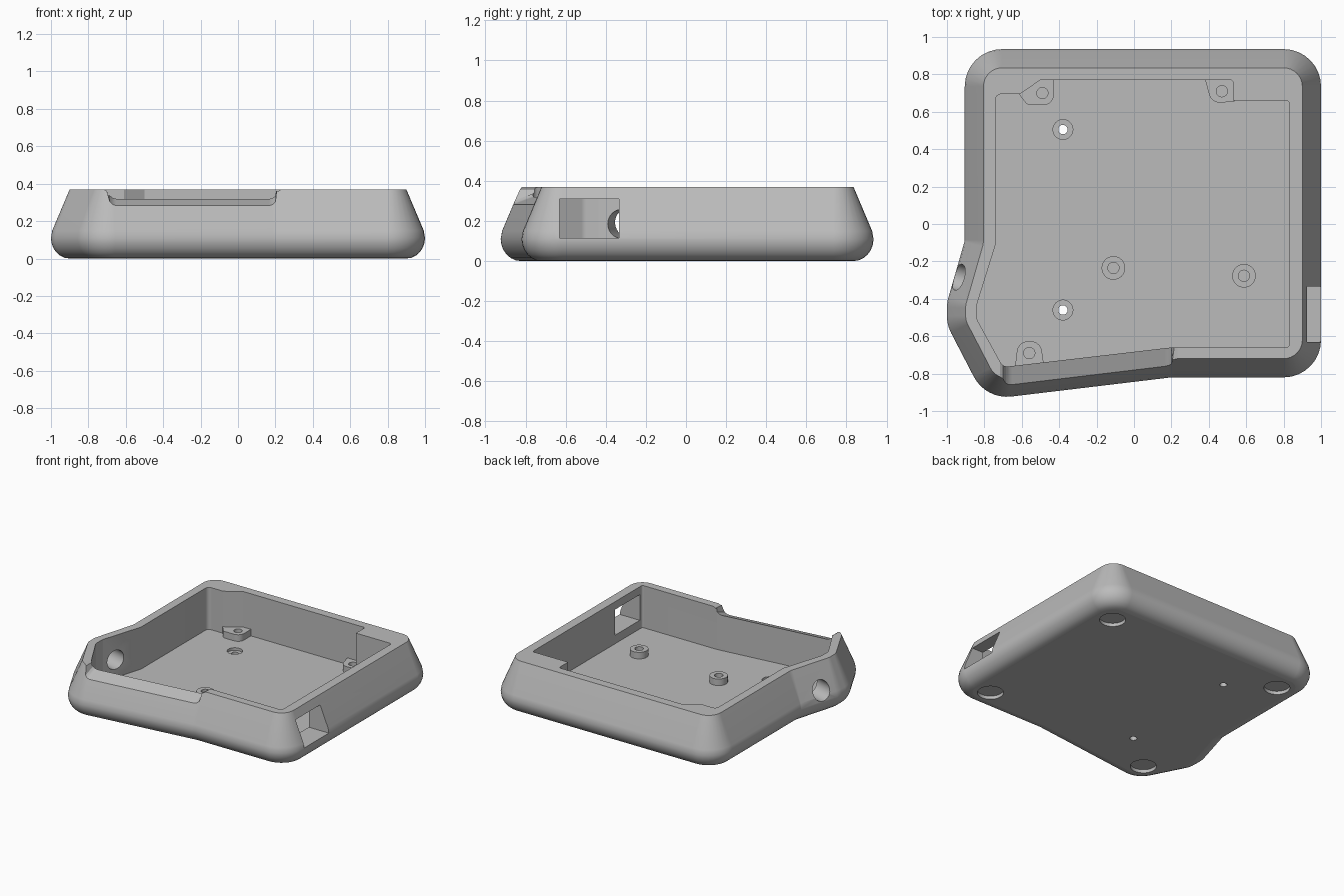
import bpy
import bmesh
import math
from mathutils import Vector, Matrix

cube = bpy.data.objects.get("Cube")
if cube:
    bpy.data.objects.remove(cube, do_unlink=True)

grey = bpy.data.materials.new("light grey plastic")
grey.use_nodes = True
grey.diffuse_color = (0.5, 0.5, 0.5, 1)
grey.node_tree.nodes["Principled BSDF"].inputs["Base Color"].default_value = (0.5, 0.5, 0.5, 1)


def outline(corners, inset=0.0, steps=8):
    """Offset a counter-clockwise (x, y, radius) polygon and round its corners."""
    n = len(corners)
    pts = [Vector(c[:2]) for c in corners]
    out = []
    for i, p in enumerate(pts):
        d1 = (p - pts[i - 1]).normalized()
        d2 = (pts[(i + 1) % n] - p).normalized()
        n1, n2 = Vector((-d1.y, d1.x)), Vector((-d2.y, d2.x))
        p = p + (n1 + n2) * inset / (1 + n1.dot(n2))
        turn = math.atan2(d1.cross(d2), d1.dot(d2))
        side = math.copysign(1, turn)
        r = corners[i][2]
        if r == 0:
            out.append(p)
            continue
        r = max(r - side * inset, 0.01)
        start = p - d1 * r * math.tan(abs(turn) / 2)
        centre = start + n1 * r * side
        for k in range(steps + 1):
            out.append(centre + Matrix.Rotation(turn * k / steps, 2) @ (start - centre))
    return out


def finish(name, bm):
    bmesh.ops.recalc_face_normals(bm, faces=bm.faces[:])
    mesh = bpy.data.meshes.new(name)
    bm.to_mesh(mesh)
    bm.free()
    mesh.materials.append(grey)
    obj = bpy.data.objects.new(name, mesh)
    bpy.context.collection.objects.link(obj)
    return obj


def loft(name, rings):
    bm = bmesh.new()
    loops = [[bm.verts.new(v) for v in ring] for ring in rings]
    for a, b in zip(loops, loops[1:]):
        for i in range(len(a)):
            bm.faces.new((a[i - 1], a[i], b[i], b[i - 1]))
    bm.faces.new(loops[0])
    bm.faces.new(loops[-1])
    return finish(name, bm)


def prism(name, pts, z0, z1):
    return loft(name, [[(p[0], p[1], z) for p in pts] for z in (z0, z1)])


def cylinder(name, centre, radius, depth, axis=(0, 0, 1), sides=40):
    bm = bmesh.new()
    turn = Vector((0, 0, 1)).rotation_difference(Vector(axis)).to_matrix().to_4x4()
    bmesh.ops.create_cone(bm, cap_ends=True, segments=sides, radius1=radius, radius2=radius,
                          depth=depth, matrix=Matrix.Translation(centre) @ turn)
    return finish(name, bm)


def activate(obj):
    bpy.ops.object.select_all(action='DESELECT')
    obj.select_set(True)
    bpy.context.view_layer.objects.active = obj


def cut(obj, *cutters):
    activate(obj)
    for cutter in cutters:
        mod = obj.modifiers.new("cut", 'BOOLEAN')
        mod.operation, mod.solver, mod.object = 'DIFFERENCE', 'EXACT', cutter
        bpy.ops.object.modifier_apply(modifier=mod.name)
        bpy.data.objects.remove(cutter, do_unlink=True)


def smooth(obj):
    activate(obj)
    bpy.ops.object.shade_smooth_by_angle(angle=math.radians(30))
    # keep the flat underside crisp
    mesh = obj.data
    for e in mesh.edges:
        if all(abs(mesh.vertices[v].co.z) < 1e-4 for v in e.vertices):
            e.use_edge_sharp = True
    mod = obj.modifiers.new("even shading", 'WEIGHTED_NORMAL')
    mod.keep_sharp = True
    bpy.ops.object.modifier_apply(modifier=mod.name)


# Outer shell: rounded underside, then walls leaning inward
SHELL = [(1, -.82, .2), (1, .935, .2), (-.905, .935, .2), (-.905, -.09, .03),
         (-1, -.42, .2), (-1, -.54, .2), (-.793, -.939, .2), (.2, -.82, .2)]
levels = [(.1 - .1 * math.sin(a), .11 - .11 * math.cos(a))
          for a in (math.radians(15 * k) for k in range(7))]
levels += [(.007, .15), (.1, .37)]
case = loft("case_shell", [[(p.x, p.y, z) for p in outline(SHELL, inset)] for inset, z in levels])

# Cavity with its stepped back wall
FLOOR, TOP = .05, .1
CAVITY = [(.83, -.66, .015), (.83, .66, .015), (.53, .66, 0), (.53, .77, .015), (-.5, .77, 0),
          (-.61, .695, 0), (-.74, .695, .03), (-.74, -.11, 0), (-.84, -.43, .05),
          (-.84, -.51, .05), (-.7, -.765, .04), (.2, -.66, 0)]
cut(case, prism("cavity", outline(CAVITY, steps=4), FLOOR, .6))

# Sloping notch in the front rim, following the angled front wall
NOTCH = [(-.74, .5), (-.725, .375), (-.7, .36), (-.685, .335), (-.67, .323), (-.65, .318),
         (.165, .318), (.185, .323), (.2, .335), (.215, .36), (.24, .375), (.255, .5)]


def notch_ring(d):
    # d is the distance outward from the inner face of the front wall
    return [(x, -.684 + .12 * x - d, z - (.37 * d if z < .35 else 0)) for x, z in NOTCH]


cut(case, loft("notch", [notch_ring(-.07), notch_ring(.25)]))

# Side openings: rectangular port and round cable hole
port = [(.76, -.63), (1.1, -.63), (1.1, -.335), (.76, -.335)]
cut(case, prism("port", port, .115, .31),
    cylinder("cable_hole", (-.9, -.295, .185), .072, .32, (.963, -.27, 0)))

# Countersunk screw holes through the floor
for y in (.505, -.46):
    cut(case, cylinder("sink", (-.38, y, .05), .053, .04),
        cylinder("through", (-.38, y, .03), .025, .2))

# Round foot recesses underneath
for x, y in ((.78, .7), (.78, -.61), (-.69, .71), (-.68, -.71)):
    cut(case, cylinder("recess", (x, y, 0), .09, .05))
smooth(case)

# Round standoffs on the floor
for name, x, y in (("middle_standoff", -.11, -.235), ("left_standoff", .588, -.277)):
    post = cylinder(name, (x, y, .072), .063, .056)
    cut(post, cylinder("bore", (x, y, .1), .03, .09))
    smooth(post)

# Mounting lugs growing out of the walls
LUGS = {
    "back_right_lug": ((-.49, .7), [(-.62, .7, 0), (-.57, .637, .03), (-.43, .637, .05),
                                    (-.43, .79, 0), (-.62, .79, 0)]),
    "back_left_lug": ((.47, .71), [(.375, .79, 0), (.415, .645, .06), (.54, .655, .01),
                                   (.54, .79, 0)]),
    "front_lug": ((-.56, -.69), [(-.64, -.8, 0), (-.475, -.8, 0), (-.5, -.627, .06),
                                 (-.62, -.627, .06)]),
}
for name, ((x, y), shape) in LUGS.items():
    lug = prism(name, outline(shape), FLOOR - .006, TOP)
    cut(lug, cylinder("bore", (x, y, .1), .03, .09))
    smooth(lug)
